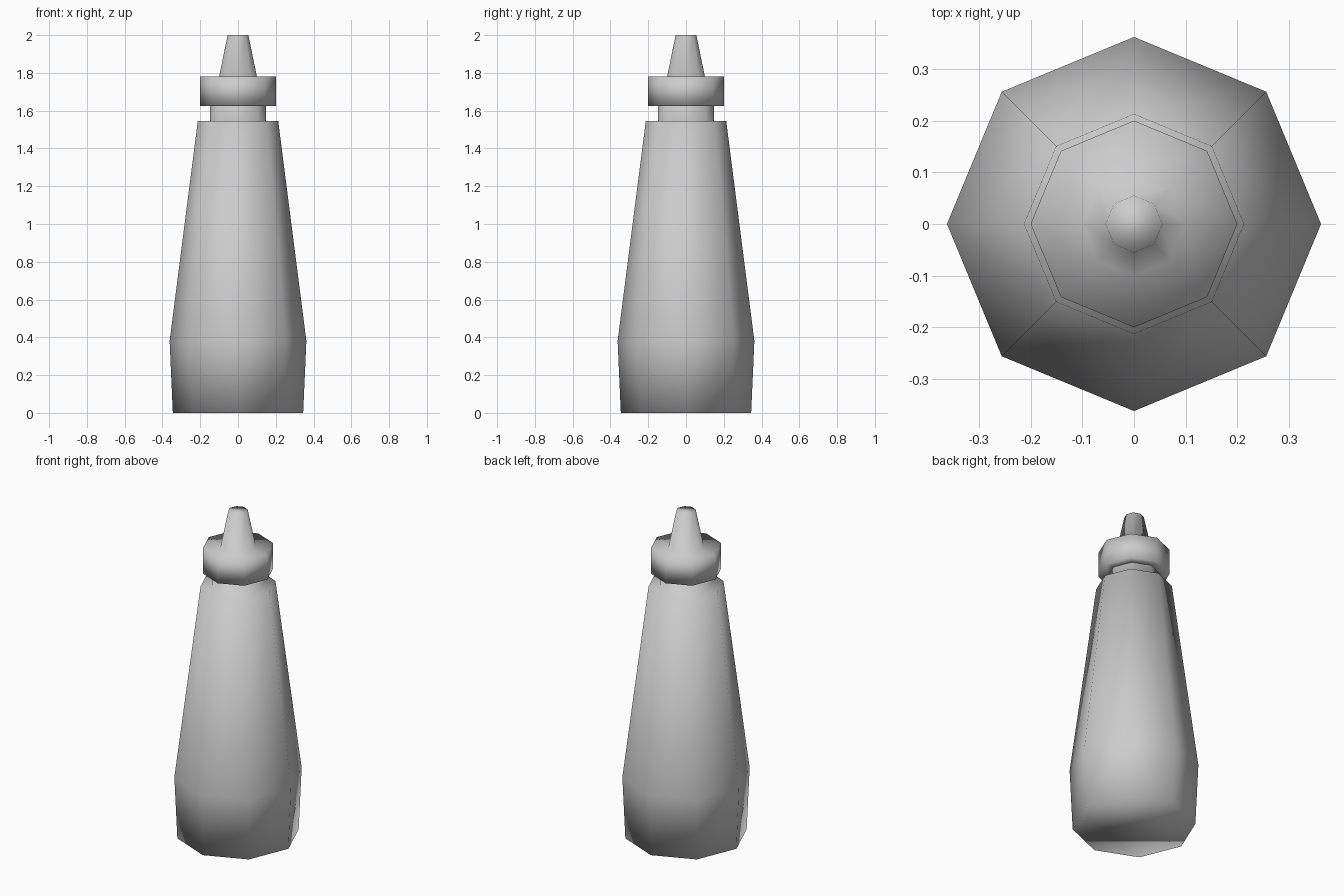
import bpy
import bmesh
from math import cos, sin, tau

cube = bpy.data.objects.get("Cube")
if cube:
    bpy.data.objects.remove(cube, do_unlink=True)

SIDES = 8

grey = bpy.data.materials.new("light grey plastic")
grey.use_nodes = True
colour = (0.6, 0.6, 0.6, 1)
grey.diffuse_color = colour
grey.node_tree.nodes["Principled BSDF"].inputs["Base Color"].default_value = colour


def lathe(name, profile):
    """Spin (radius, height) points into a closed, smooth eight-sided solid."""
    bm = bmesh.new()
    rings = [[bm.verts.new((r * cos(tau * i / SIDES), r * sin(tau * i / SIDES), z))
              for i in range(SIDES)] for r, z in profile]
    for low, high in zip(rings, rings[1:]):
        for i in range(SIDES):
            j = (i + 1) % SIDES
            bm.faces.new((low[i], low[j], high[j], high[i]))
    bm.faces.new(rings[0][::-1])
    bm.faces.new(rings[-1])
    for face in bm.faces:
        face.smooth = True
    mesh = bpy.data.meshes.new(name)
    bm.to_mesh(mesh)
    bm.free()
    mesh.materials.append(grey)
    obj = bpy.data.objects.new(name, mesh)
    bpy.context.collection.objects.link(obj)
    return obj


# Tapered bottle with a flat shoulder and narrow neck
lathe("bottle_body", [(0.345, 0), (0.362, 0.38), (0.213, 1.545),
                      (0.147, 1.545), (0.147, 1.625)])

# Wide collar and tapered spout
lathe("cap_and_nozzle", [(0.147, 1.625), (0.2, 1.625), (0.2, 1.78),
                         (0.1, 1.78), (0.055, 2.0)])
